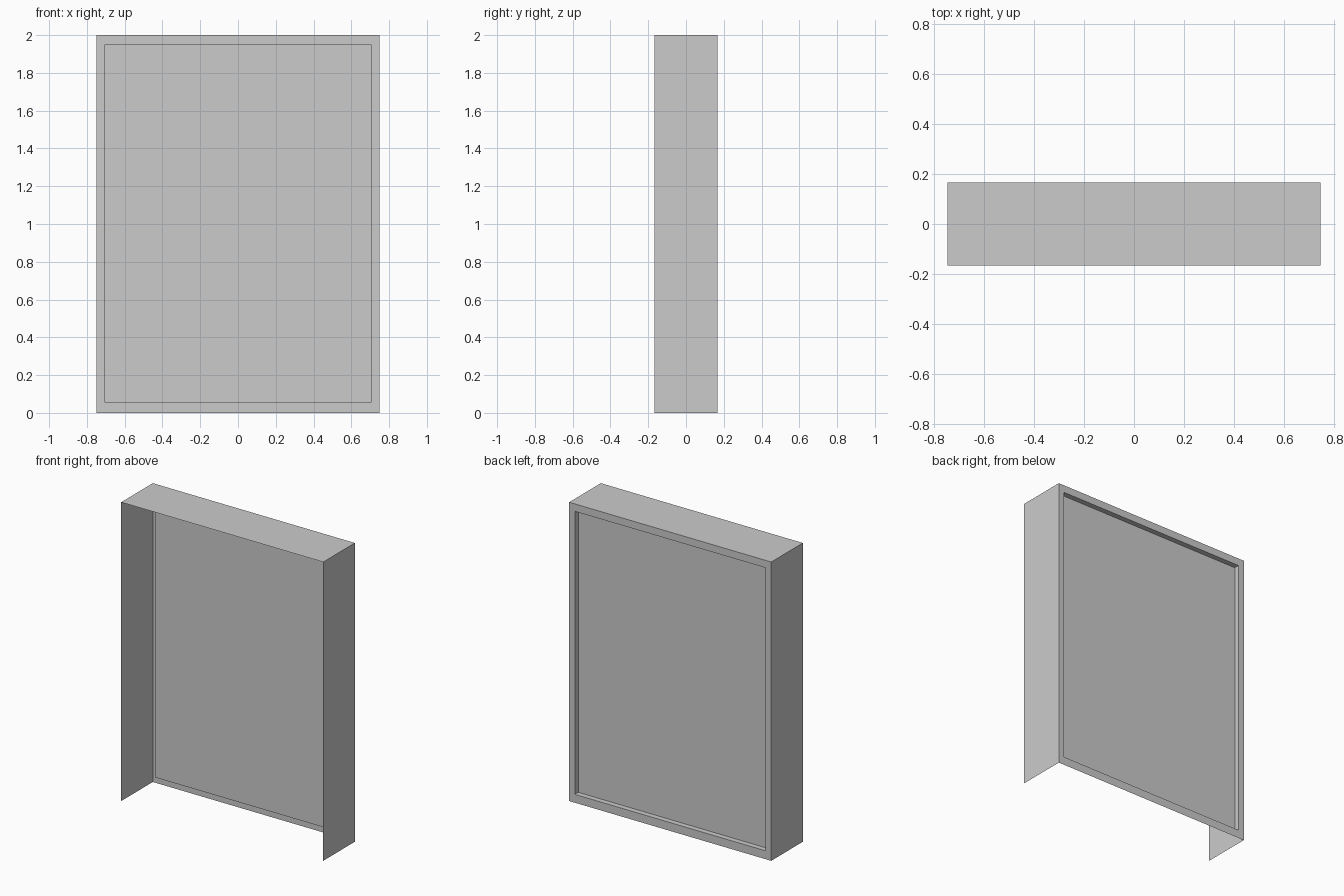
import bpy, bmesh
from mathutils import Vector

if "Cube" in bpy.data.objects:
    bpy.data.objects.remove(bpy.data.objects["Cube"])

HALF_W, HALF_D, HEIGHT = 0.748, 0.167, 2.0
PANEL_X, PANEL_LOW, PANEL_HIGH = 0.706, 0.056, 1.95
RECESS = 0.036

bm = bmesh.new()

# Thin-walled casing, standing on the ground
bmesh.ops.create_cube(bm, size=1.0)
for v in bm.verts:
    v.co = Vector((v.co.x * 2 * HALF_W, v.co.y * 2 * HALF_D, (v.co.z + 0.5) * HEIGHT))
bm.normal_update()

# Open front and bottom
openings = [f for f in bm.faces if f.normal.y < -0.9 or f.normal.z < -0.9]
bmesh.ops.delete(bm, geom=openings, context='FACES')

# Back frame: inset the back face to the panel outline
back = next(f for f in bm.faces if f.normal.y > 0.9)
bmesh.ops.inset_individual(bm, faces=[back], thickness=0.04)
for v in back.verts:
    v.co.x = PANEL_X if v.co.x > 0 else -PANEL_X
    v.co.z = PANEL_HIGH if v.co.z > HEIGHT / 2 else PANEL_LOW

# Recessed panel pushed in towards the front
bmesh.ops.inset_individual(bm, faces=[back], thickness=0.0)
for v in back.verts:
    v.co.y -= RECESS
bm.normal_update()

mesh = bpy.data.meshes.new("cabinet_shell")
bm.to_mesh(mesh)
bm.free()
shell = bpy.data.objects.new("cabinet_shell", mesh)
bpy.context.collection.objects.link(shell)
